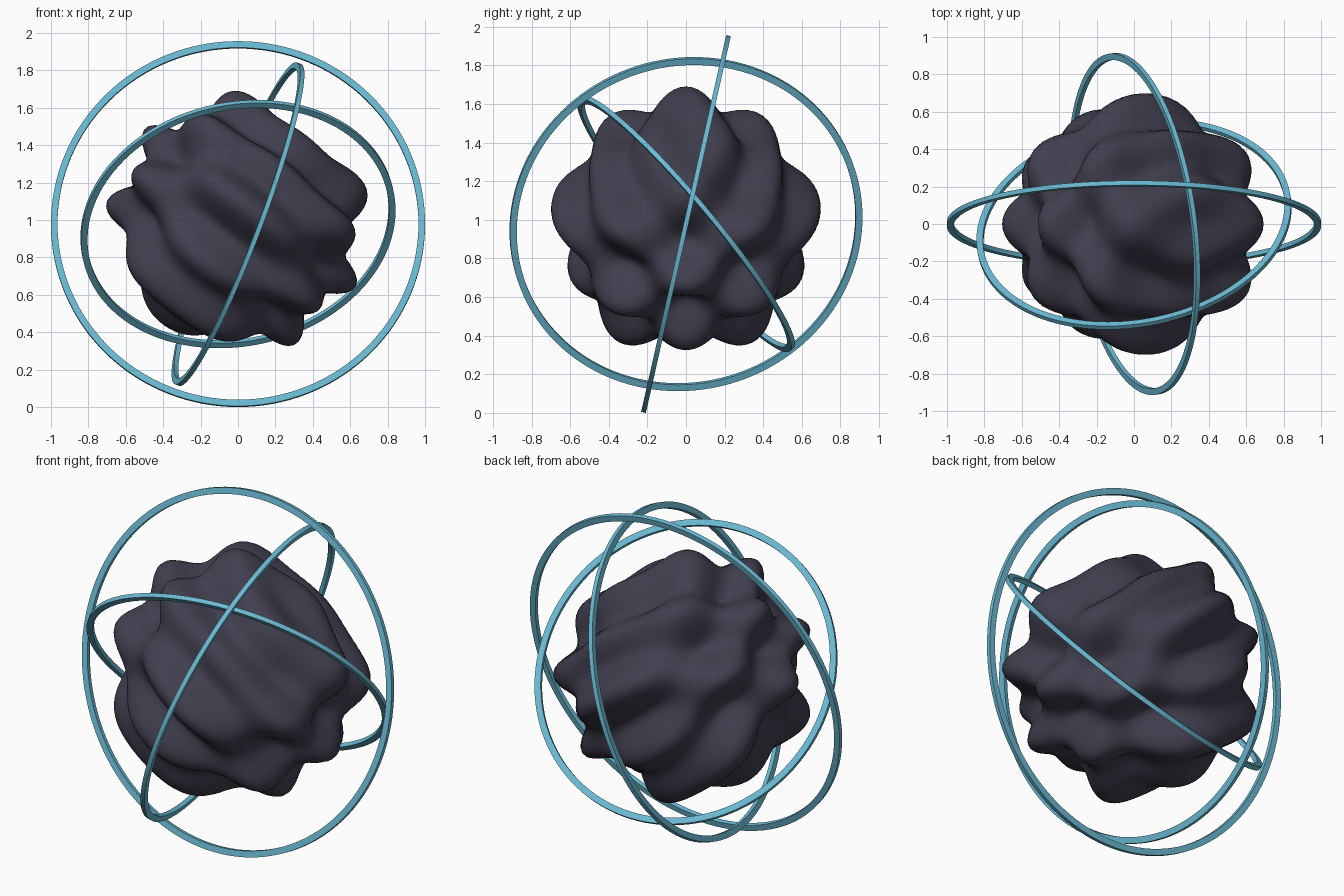
import bpy
import bmesh
import math
from mathutils import Vector

if "Cube" in bpy.data.objects:
    bpy.data.objects.remove(bpy.data.objects["Cube"])

CENTRE = Vector((0, 0, 0.978))


def material(name, rgb):
    mat = bpy.data.materials.new(name)
    mat.diffuse_color = (*rgb, 1)
    mat.use_nodes = True
    mat.node_tree.nodes["Principled BSDF"].inputs["Base Color"].default_value = mat.diffuse_color
    return mat


def add_object(name, bm, mat):
    bmesh.ops.recalc_face_normals(bm, faces=bm.faces)
    mesh = bpy.data.meshes.new(name)
    bm.to_mesh(mesh)
    bm.free()
    mesh.materials.append(mat)
    obj = bpy.data.objects.new(name, mesh)
    bpy.context.collection.objects.link(obj)
    obj.location = CENTRE
    bpy.ops.object.select_all(action='DESELECT')
    obj.select_set(True)
    bpy.context.view_layer.objects.active = obj
    bpy.ops.object.shade_smooth_by_angle(angle=math.radians(50))
    return obj


def ring(name, outer, normal, mat, width=0.035, depth=0.025, steps=128):
    """Flat hoop with a rectangular section, facing along normal."""
    bm = bmesh.new()
    section = [(outer, -depth / 2), (outer, depth / 2),
               (outer - width, depth / 2), (outer - width, -depth / 2)]
    loops = []
    for i in range(steps):
        a = 2 * math.pi * i / steps
        loops.append([bm.verts.new((r * math.cos(a), r * math.sin(a), z))
                      for r, z in section])
    for i in range(steps):
        p, q = loops[i], loops[(i + 1) % steps]
        for j in range(4):
            k = (j + 1) % 4
            bm.faces.new((p[j], q[j], q[k], p[k]))
    obj = add_object(name, bm, mat)
    obj.rotation_mode = 'QUATERNION'
    obj.rotation_quaternion = Vector(normal).to_track_quat('Z', 'Y')
    return obj


dark = material("dark_slate", (0.053, 0.050, 0.078))
blue = material("sky_blue", (0.15, 0.49, 0.65))

# Core: sphere rippled by crossed waves, giving slanted ridges and lobes
bm = bmesh.new()
bmesh.ops.create_uvsphere(bm, u_segments=128, v_segments=72, radius=1)
for v in bm.verts:
    n = v.co.normalized()
    wave = math.sin(6 * n.x + 8 * n.z) * math.cos(6 * n.y)
    v.co = n * 0.62 * (1 + 0.15 * wave)
add_object("rippled_core", bm, dark)

# Three orbiting hoops
ring("outer_ring", 1.0, (0, -0.975, 0.22), blue)
ring("middle_ring", 0.92, (0.927, 0.124, -0.352), blue)
ring("inner_ring", 0.85, (-0.147, 0.757, 0.636), blue)
